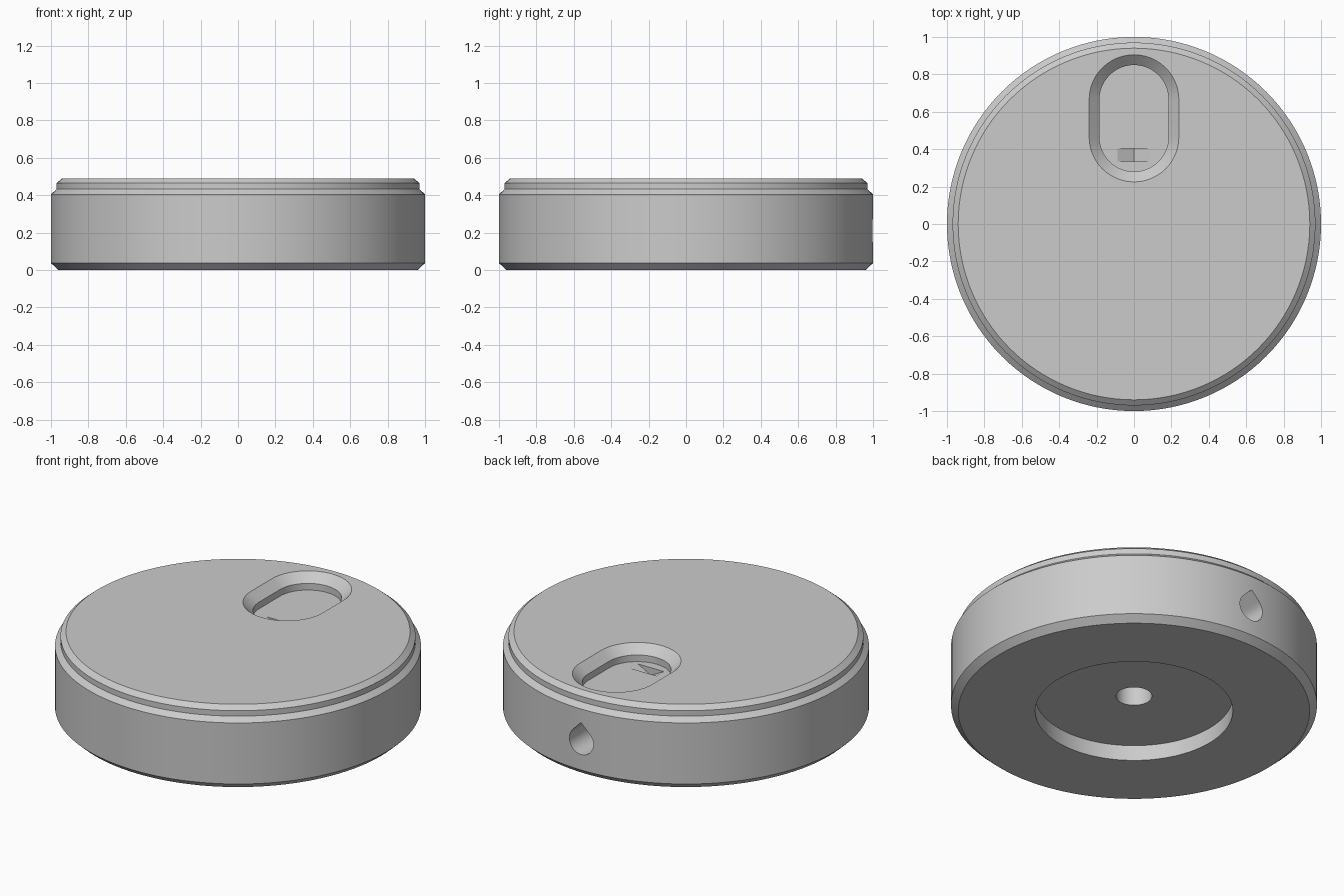
import bpy, bmesh
from math import cos, sin, pi, radians

default = bpy.data.objects.get("Cube")
if default:
    bpy.data.objects.remove(default)

grey = bpy.data.materials.new("mid_grey")
grey.use_nodes = True
colour = (0.6, 0.6, 0.6, 1)
grey.diffuse_color = colour
grey.node_tree.nodes["Principled BSDF"].inputs["Base Color"].default_value = colour


def loft(name, rings):
    """Closed solid through rings of equal point count."""
    bm = bmesh.new()
    loops = [[bm.verts.new(p) for p in ring] for ring in rings]
    n = len(loops[0])
    for a, b in zip(loops, loops[1:]):
        for i in range(n):
            j = (i + 1) % n
            bm.faces.new((a[i], a[j], b[j], b[i]))
    bm.faces.new(loops[0][::-1])
    bm.faces.new(loops[-1])
    bmesh.ops.recalc_face_normals(bm, faces=bm.faces)
    mesh = bpy.data.meshes.new(name)
    bm.to_mesh(mesh)
    bm.free()
    mesh.materials.append(grey)
    obj = bpy.data.objects.new(name, mesh)
    bpy.context.collection.objects.link(obj)
    return obj


def circle(r, z, n):
    return [(r * cos(2 * pi * i / n), r * sin(2 * pi * i / n), z) for i in range(n)]


def capsule(r, z, y_near=0.465, y_far=0.665, n=24):
    arc = [pi * i / n for i in range(n + 1)]
    return ([(r * cos(a), y_far + r * sin(a), z) for a in arc]
            + [(-r * cos(a), y_near - r * sin(a), z) for a in arc])


def along_y(name, outline, y0, y1):
    return loft(name, [[(x, y, z) for x, z in outline] for y in (y0, y1)])


# Round body with chamfered foot, shoulder and raised lid
profile = [(0.96, 0), (1, 0.037), (1, 0.405), (0.97, 0.432), (0.97, 0.465), (0.94, 0.49)]
body = loft("round_base", [circle(r, z, 128) for r, z in profile])

# Chamfered oblong pocket in the lid
pocket = loft("pocket_cutter", [capsule(0.185, 0.40), capsule(0.185, 0.44),
                                capsule(0.24, 0.49), capsule(0.262, 0.51)])

# Shallow V notch in the pocket floor
notch = along_y("notch_cutter", [(-0.088, 0.42), (-0.088, 0.40), (0, 0.355),
                                 (0.088, 0.40), (0.088, 0.42)], 0.335, 0.405)

# Underside recess with a central bore
bore = loft("bore_cutter", [circle(r, z, 96) for r, z in
                            [(0.54, -0.05), (0.54, 0.093), (0.098, 0.093), (0.098, 0.335)]])

# Teardrop cable channel from the back to the bore
R, ZC = 0.08, 0.21
tear = [(0, ZC + R * 2 ** 0.5)]
tear += [(R * cos(a), ZC + R * sin(a)) for a in
         (radians(135 + 270 * i / 30) for i in range(31))]
channel = along_y("channel_cutter", tear, 0, 1.1)

# Cut everything out of the body
cutters = [pocket, notch, bore, channel]
for cutter in cutters:
    cutter.hide_render = True
    mod = body.modifiers.new(cutter.name, "BOOLEAN")
    mod.operation = "DIFFERENCE"
    mod.solver = "EXACT"
    mod.object = cutter

graph = bpy.context.evaluated_depsgraph_get()
cut_mesh = bpy.data.meshes.new_from_object(body.evaluated_get(graph))
body.modifiers.clear()
body.data = cut_mesh
for cutter in cutters:
    bpy.data.objects.remove(cutter)

bpy.ops.object.select_all(action="DESELECT")
body.select_set(True)
bpy.context.view_layer.objects.active = body
bpy.ops.object.shade_smooth_by_angle(angle=radians(25))
